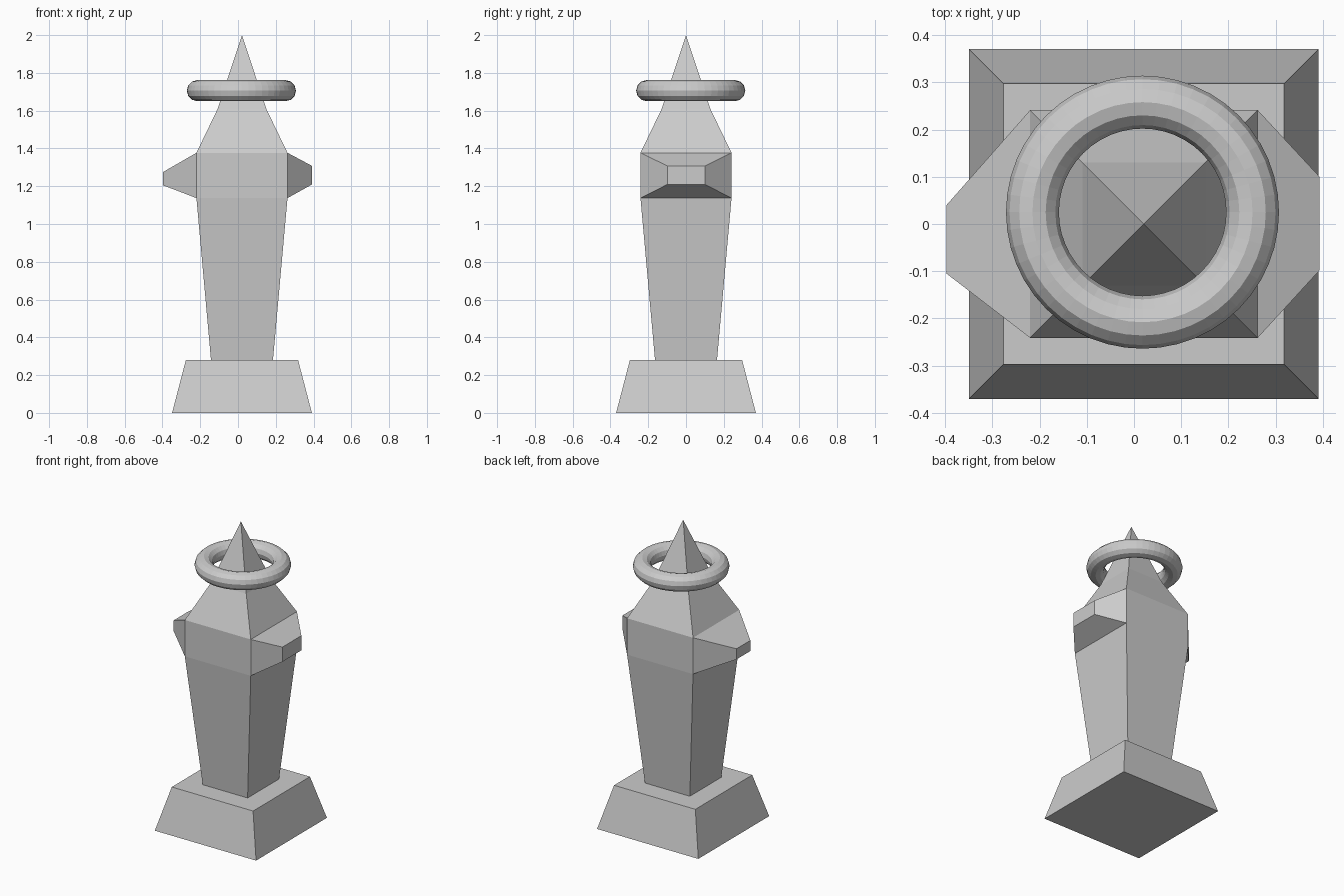
import bpy, bmesh, math

if "Cube" in bpy.data.objects:
    bpy.data.objects.remove(bpy.data.objects["Cube"])

CX = 0.021  # the statue's axis sits slightly right of centre


def loft(name, rings, caps=(True, True)):
    """Skin a list of equal-length point rings; a single-point ring makes an apex."""
    bm = bmesh.new()
    loops = [[bm.verts.new(p) for p in ring] for ring in rings]
    for a, b in zip(loops, loops[1:]):
        n = len(a)
        for i in range(n):
            j = (i + 1) % n
            bm.faces.new((a[i], a[j], b[0]) if len(b) == 1 else (a[i], a[j], b[j], b[i]))
    for loop, cap in zip((loops[0], loops[-1]), caps):
        if cap and len(loop) > 2:
            bm.faces.new(loop)
    bmesh.ops.recalc_face_normals(bm, faces=bm.faces)
    mesh = bpy.data.meshes.new(name)
    bm.to_mesh(mesh)
    bm.free()
    obj = bpy.data.objects.new(name, mesh)
    bpy.context.collection.objects.link(obj)
    return obj


def square(hx, hy, z):
    return [(CX + sx * hx, sy * hy, z) for sx, sy in ((-1, -1), (1, -1), (1, 1), (-1, 1))]


def side_rect(x, y0, y1, z0, z1):
    return [(x, y0, z0), (x, y1, z0), (x, y1, z1), (x, y0, z1)]


# Tapered plinth
loft("plinth", [square(0.37, 0.37, 0), square(0.297, 0.297, 0.28)])

# Body: tapered trunk, straight chest band, shoulders and pointed tip
body = loft("body", [
    square(0.164, 0.164, 0.28),
    square(0.241, 0.241, 1.137),
    square(0.241, 0.241, 1.377),
    square(0.13, 0.13, 1.607),
    [(CX, 0, 2.0)],
])

# Stub arms: pull the two chest side faces out to their smaller tips
tips = {1: side_rect(0.393, -0.098, 0.1, 1.21, 1.307),
        -1: side_rect(-0.397, -0.105, 0.04, 1.205, 1.275)}
bm = bmesh.new()
bm.from_mesh(body.data)
for side, tip in tips.items():
    face = next(f for f in bm.faces if f.normal.x * side > 0.99
                and 1.2 < f.calc_center_median().z < 1.3)
    c = face.calc_center_median()
    new = bmesh.ops.extrude_discrete_faces(bm, faces=[face])["faces"][0]
    for v in new.verts:
        k = (2 if v.co.z > c.z else 0) + (1 if (v.co.y > c.y) != (v.co.z > c.z) else 0)
        v.co = tip[k]
bmesh.ops.recalc_face_normals(bm, faces=bm.faces)
bm.to_mesh(body.data)
bm.free()

# Floating ring around the tip
bpy.ops.mesh.primitive_torus_add(major_segments=48, minor_segments=12,
                                 major_radius=0.233, minor_radius=0.056,
                                 location=(0.018, 0.025, 1.706))
bpy.context.object.name = "halo_ring"
